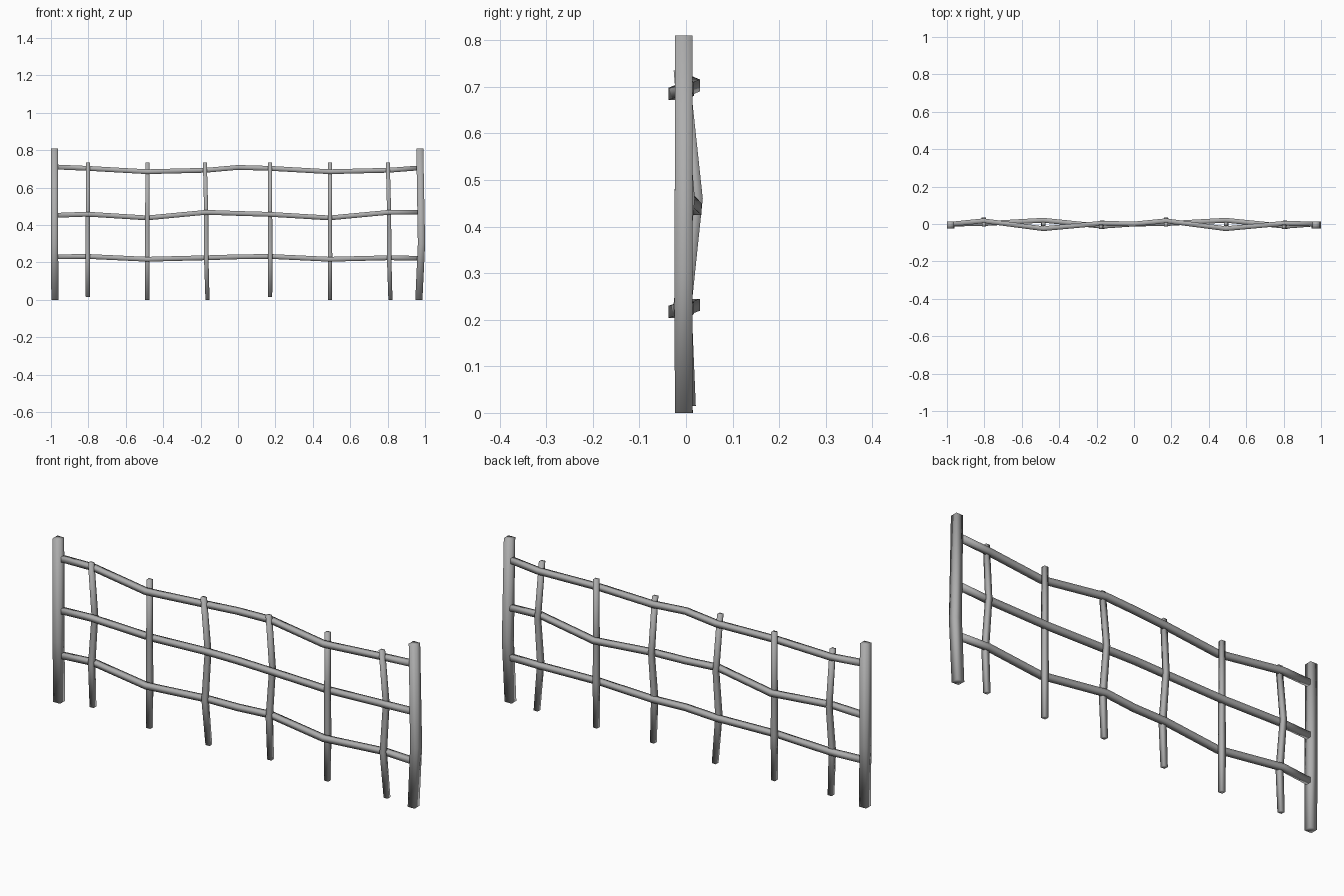
import bpy, bmesh, math
from mathutils import Vector

cube = bpy.data.objects.get("Cube")
if cube:
    bpy.data.objects.remove(cube)

wood = bpy.data.materials.new("grey wood")
wood.use_nodes = True
COLOR = (0.42, 0.42, 0.42, 1)
wood.diffuse_color = COLOR
wood.node_tree.nodes["Principled BSDF"].inputs["Base Color"].default_value = COLOR

X, Y, Z = (1, 0, 0), (0, 1, 0), (0, 0, 1)
SQUARE = [(1, 1), (-1, 1), (-1, -1), (1, -1)]


def sweep(name, path, radii, u, v):
    """Loft a square bar, spanned by u and v, along a path and cap both ends."""
    bm = bmesh.new()
    rings = [[bm.verts.new(Vector(p) + r * (a * Vector(u) + b * Vector(v))) for a, b in SQUARE]
             for p, r in zip(path, radii)]
    for low, high in zip(rings, rings[1:]):
        for i in range(4):
            j = (i + 1) % 4
            bm.faces.new((low[i], low[j], high[j], high[i]))
    bm.faces.new(rings[0])
    bm.faces.new(rings[-1])
    bmesh.ops.recalc_face_normals(bm, faces=bm.faces)
    mesh = bpy.data.meshes.new(name)
    bm.to_mesh(mesh)
    bm.free()
    mesh.materials.append(wood)
    ob = bpy.data.objects.new(name, mesh)
    bpy.context.collection.objects.link(ob)
    bpy.ops.object.select_all(action="DESELECT")
    ob.select_set(True)
    bpy.context.view_layer.objects.active = ob
    # Soft shading round the corners of the bar
    bpy.ops.object.shade_smooth_by_angle(angle=math.radians(100))


# End posts, slightly crooked
post_z = (0, 0.3, 0.81)
for name, xs in (("right_post", (-0.979, -0.981, -0.982)), ("left_post", (0.967, 0.981, 0.972))):
    path = [(x, -0.005, z) for x, z in zip(xs, post_z)]
    sweep(name, path, (0.019, 0.0195, 0.0185), X, Y)

# Upright stakes: two bays of three, each kind with its own bend
STAKE_Z = (0.23, 0.46, 0.735)
bends = {
    "bowed": (0.015, (0, 0, 0, 0), (0.01, 0, 0.025, -0.004)),
    "straight": (0, (0, 0, 0, 0), (0, 0, 0, 0)),
    "crooked": (0, (0.007, 0, 0, -0.007), (0.004, -0.015, 0.008, -0.016)),
}
stakes = [("bowed", -0.803), ("straight", -0.485), ("crooked", -0.17),
          ("bowed", 0.172), ("straight", 0.492), ("crooked", 0.808)]
for i, (kind, x) in enumerate(stakes, 1):
    base, dx, dy = bends[kind]
    path = [(x + a, b, z) for a, b, z in zip(dx, dy, (base,) + STAKE_Z)]
    sweep(f"stake_{i}", path, (0.011, 0.012, 0.011, 0.0105), X, Y)

# Rails woven past the stakes
RAIL_X = (-0.97, -0.805, -0.485, -0.17, 0, 0.17, 0.49, 0.808, 0.965)
outer = (0, 0.017, -0.025, 0.004, 0, 0.017, -0.025, 0.004, 0)
inner = (0, 0.002, 0.02, -0.012, 0, 0.002, 0.02, -0.012, 0)
rails = {
    "top_rail": (outer, (0.71, 0.703, 0.685, 0.693, 0.708, 0.703, 0.685, 0.693, 0.705)),
    "middle_rail": (inner, (0.452, 0.458, 0.438, 0.468, 0.462, 0.457, 0.438, 0.468, 0.468)),
    "bottom_rail": (outer, (0.23, 0.232, 0.217, 0.225, 0.23, 0.232, 0.217, 0.225, 0.222)),
}
for name, (ys, zs) in rails.items():
    path = list(zip(RAIL_X, ys, zs))
    sweep(name, path, [0.0128] * len(path), Y, Z)
